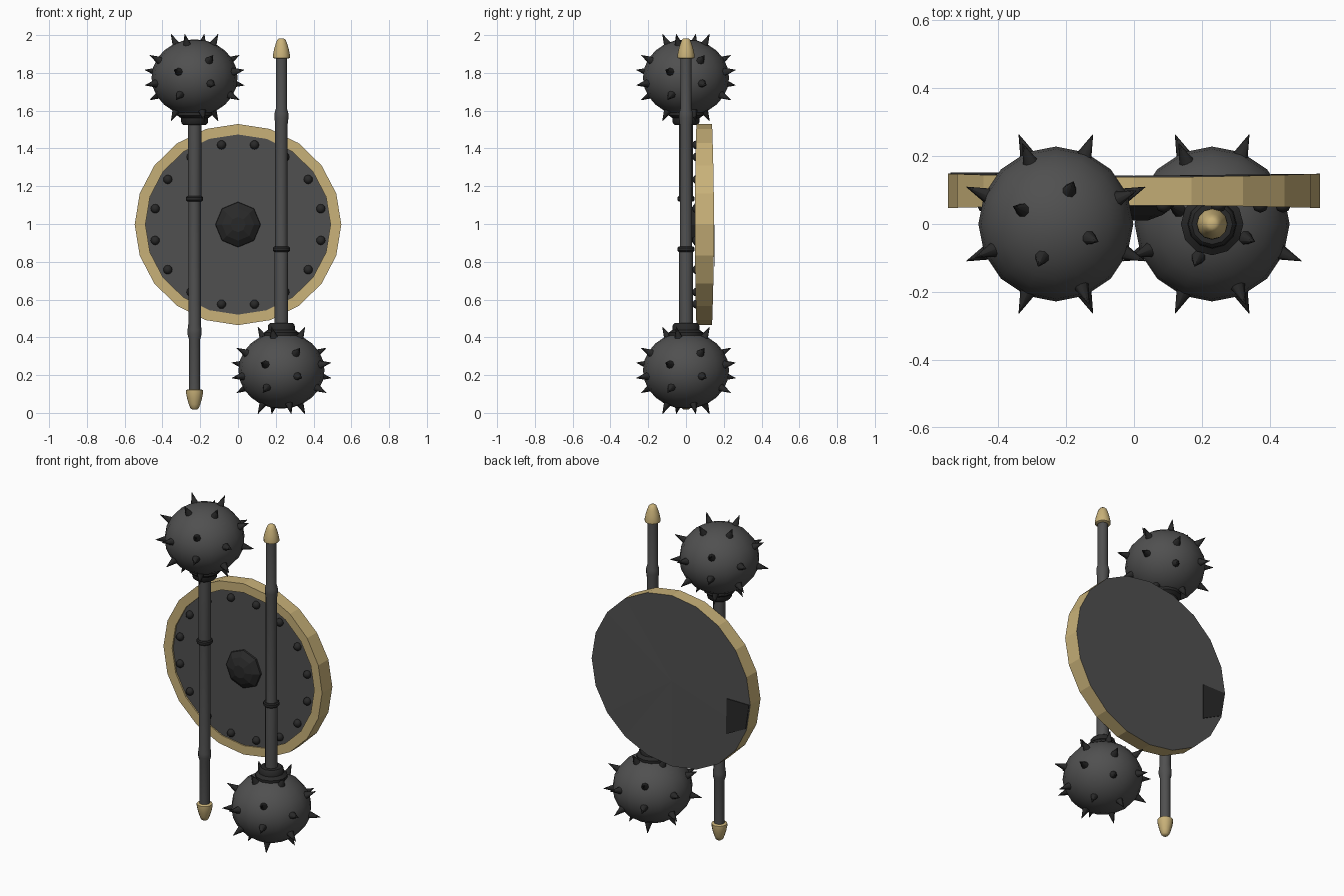
import bpy, bmesh
from math import pi, sin, cos, radians
from mathutils import Vector, Matrix

if "Cube" in bpy.data.objects:
    bpy.data.objects.remove(bpy.data.objects["Cube"])


def material(name, colour):
    m = bpy.data.materials.new(name)
    m.use_nodes = True
    m.diffuse_color = (*colour, 1)
    m.node_tree.nodes["Principled BSDF"].inputs["Base Color"].default_value = (*colour, 1)
    return m


STEEL = material("grey steel", (0.08, 0.08, 0.08))
IRON = material("dark iron", (0.022, 0.022, 0.022))
GOLD = material("pale gold", (0.58, 0.44, 0.19))


def finish(name, bm, mats, smooth=None):
    bmesh.ops.recalc_face_normals(bm, faces=bm.faces)
    mesh = bpy.data.meshes.new(name)
    bm.to_mesh(mesh)
    bm.free()
    for m in mats:
        mesh.materials.append(m)
    ob = bpy.data.objects.new(name, mesh)
    bpy.context.collection.objects.link(ob)
    if smooth:
        bpy.ops.object.select_all(action='DESELECT')
        ob.select_set(True)
        bpy.context.view_layer.objects.active = ob
        bpy.ops.object.shade_smooth_by_angle(angle=radians(smooth))
    return ob


def lathe(bm, profile, sides=12):
    """Revolve (radius, z) points around z and cap both ends."""
    rings = [[bm.verts.new((r * cos(2 * pi * i / sides), r * sin(2 * pi * i / sides), z))
              for i in range(sides)] for r, z in profile]
    for a, b in zip(rings, rings[1:]):
        for i in range(sides):
            j = (i + 1) % sides
            bm.faces.new((a[i], a[j], b[j], b[i]))
    bm.faces.new(rings[0])
    bm.faces.new(rings[-1])


def turned(name, profiles, mat, sides=12, smooth=40):
    bm = bmesh.new()
    for p in profiles:
        lathe(bm, p, sides)
    return finish(name, bm, [mat], smooth)


# --- Mace, modelled upright around its own middle ---
HEAD_Z, SQUASH = 0.775, 0.89
shaft = turned("mace_shaft", [[(0.03, -0.89), (0.03, -0.61), (0.037, -0.585), (0.037, -0.56),
                               (0.033, -0.53), (0.033, 0.12), (0.036, 0.15), (0.036, 0.58)]], STEEL)
fittings = turned("mace_collar_and_ring",
                  [[(0.04, 0.12), (0.046, 0.126), (0.046, 0.141), (0.04, 0.147)],
                   [(0.06, 0.525), (0.07, 0.535), (0.072, 0.56), (0.092, 0.575), (0.092, 0.6),
                    (0.08, 0.625)]], IRON)
pommel = turned("mace_pommel", [[(0.035, -0.875), (0.045, -0.88), (0.045, -0.895), (0.039, -0.925),
                                 (0.03, -0.955), (0.022, -0.975), (0.012, -0.983)]], GOLD)

bm = bmesh.new()
bmesh.ops.create_uvsphere(bm, u_segments=16, v_segments=12, radius=0.228,
                          matrix=Matrix.Translation((0, 0, HEAD_Z)) @ Matrix.Diagonal((1, 1, SQUASH, 1)))
head = finish("mace_head", bm, [STEEL], 60)

# Spikes: two staggered sets of meridians
bm = bmesh.new()
for start, elevations in ((-112.5, (62, 9, -27)), (-67.5, (27, -9, -62))):
    for k in range(4):
        for el in elevations:
            az, e = radians(start + 90 * k), radians(el)
            d = Vector((cos(e) * cos(az), cos(e) * sin(az), sin(e)))
            pos = Vector((d.x, d.y, d.z * SQUASH)) * 0.243 + Vector((0, 0, HEAD_Z))
            turn = d.to_track_quat('Z', 'Y').to_matrix().to_4x4()
            bmesh.ops.create_cone(bm, cap_ends=True, segments=8, radius1=0.03, radius2=0.001,
                                  depth=0.09, matrix=Matrix.Translation(pos) @ turn)
spikes = finish("mace_spikes", bm, [IRON], 50)

# Place one mace head up, and a copy head down
for part in (shaft, fittings, pommel, head, spikes):
    twin = part.copy()
    twin.name = "left_" + part.name
    bpy.context.collection.objects.link(twin)
    part.name = "right_" + part.name
    part.location = (-0.23, 0, 1.0)
    twin.location = (0.23, 0, 1.0)
    twin.rotation_euler = (0, pi, 0)

# --- Shield: twenty-sided body with a gold rim ---
CZ, SIDES = 0.997, 20
bm = bmesh.new()


def ring(radius, y, flare):
    pts = []
    for i in range(SIDES):
        a = 2 * pi * i / SIDES
        pts.append(bm.verts.new((radius * cos(a), y + flare * cos(a) ** 2,
                                 CZ + radius * 0.973 * sin(a))))
    return pts


loops = [ring(0.49, 0.062, 0), ring(0.49, 0.055, -0.004), ring(0.547, 0.055, -0.008),
         ring(0.547, 0.138, 0.01)]
front, back = bm.verts.new((0, 0.062, CZ)), bm.verts.new((0, 0.142, CZ))
for i in range(SIDES):
    j = (i + 1) % SIDES
    bm.faces.new((front, loops[0][i], loops[0][j]))
    bm.faces.new((back, loops[-1][i], loops[-1][j]))
    for a, b in zip(loops, loops[1:]):
        bm.faces.new((a[i], a[j], b[j], b[i])).material_index = 1
finish("shield", bm, [STEEL, GOLD])

# Dark plate on the back, beside the rim
bm = bmesh.new()
corners = [(-0.385, 0.995), (-0.54, 0.995), (-0.517, 0.84), (-0.385, 0.775)]
face = bm.faces.new([bm.verts.new((x, 0.147, z)) for x, z in corners])
new = bmesh.ops.extrude_face_region(bm, geom=[face])["geom"]
bmesh.ops.translate(bm, verts=[v for v in new if isinstance(v, bmesh.types.BMVert)], vec=(0, 0.005, 0))
finish("shield_back_plate", bm, [IRON])

# Faceted boss in the middle of the shield front
boss = turned("shield_boss", [[(0.122, -0.01), (0.118, 0.01), (0.085, 0.035), (0.04, 0.052)]],
              IRON, sides=8, smooth=None)
boss.location = (0, 0.062, CZ)
boss.rotation_euler = (pi / 2, 0, 0)

# Sixteen rivets around the shield front
bm = bmesh.new()
for k in range(16):
    a = 2 * pi * (k + 0.5) / 16
    bmesh.ops.create_uvsphere(bm, u_segments=8, v_segments=6, radius=0.024, matrix=Matrix.Translation(
        (0.447 * cos(a), 0.057, CZ + 0.43 * sin(a))))
finish("shield_rivets", bm, [IRON], 60)
